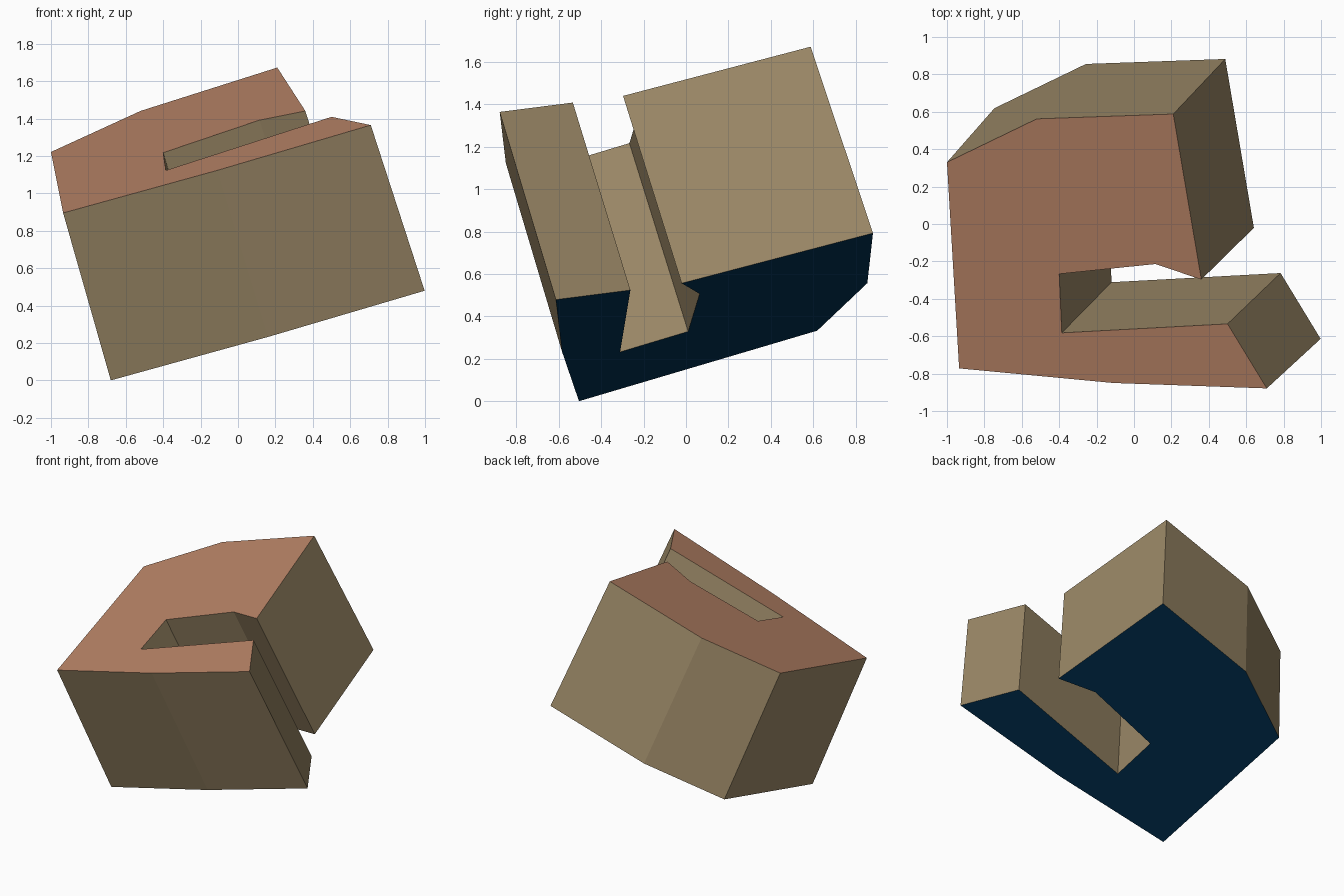
import bpy, bmesh
from mathutils import Vector

if "Cube" in bpy.data.objects:
    bpy.data.objects.remove(bpy.data.objects["Cube"])

# Outline of the tilted cap, seen from above (x, y)
OUTLINE = [(-1.0, 0.33), (-0.52, 0.562), (0.21, 0.588), (0.36, -0.297),
           (0.115, -0.214), (-0.40, -0.267), (-0.386, -0.582), (0.50, -0.534),
           (0.71, -0.879), (-0.11, -0.85), (-0.935, -0.772)]
PIVOT = Vector((-0.935, -0.772, 0.895))  # lowest corner of the cap
DROP = Vector((0.255, 0.267, -0.895))    # extrusion through the block
FLARE = 1.02                             # base is slightly larger


def on_cap(x, y):
    """Lift a plan point onto the sloping cap plane."""
    return Vector((x, y, PIVOT.z + 0.306 * (x - PIVOT.x) + 0.314 * (y - PIVOT.y)))


def material(name, rgb):
    m = bpy.data.materials.new(name)
    m.diffuse_color = (*rgb, 1.0)
    m.use_nodes = True
    m.node_tree.nodes["Principled BSDF"].inputs["Base Color"].default_value = m.diffuse_color
    return m


# Notched block: cap outline extruded to the base
bm = bmesh.new()
top = [bm.verts.new(on_cap(x, y)) for x, y in OUTLINE]
bottom = [bm.verts.new(PIVOT + DROP + FLARE * (v.co - PIVOT)) for v in top]
cap = bm.faces.new(top)
base = bm.faces.new(bottom[::-1])
n = len(top)
for i in range(n):
    j = (i + 1) % n
    bm.faces.new((top[i], bottom[i], bottom[j], top[j]))
bmesh.ops.recalc_face_normals(bm, faces=bm.faces[:])

# Tan walls, clay cap, navy base
cap.material_index = 1
base.material_index = 2

mesh = bpy.data.meshes.new("notched_block")
bm.to_mesh(mesh)
bm.free()
for name, rgb in (("tan", (0.332, 0.250, 0.137)),
                  ("clay", (0.465, 0.222, 0.130)),
                  ("navy", (0.0, 0.029, 0.083))):
    mesh.materials.append(material(name, rgb))
block = bpy.data.objects.new("notched_block", mesh)
bpy.context.collection.objects.link(block)
